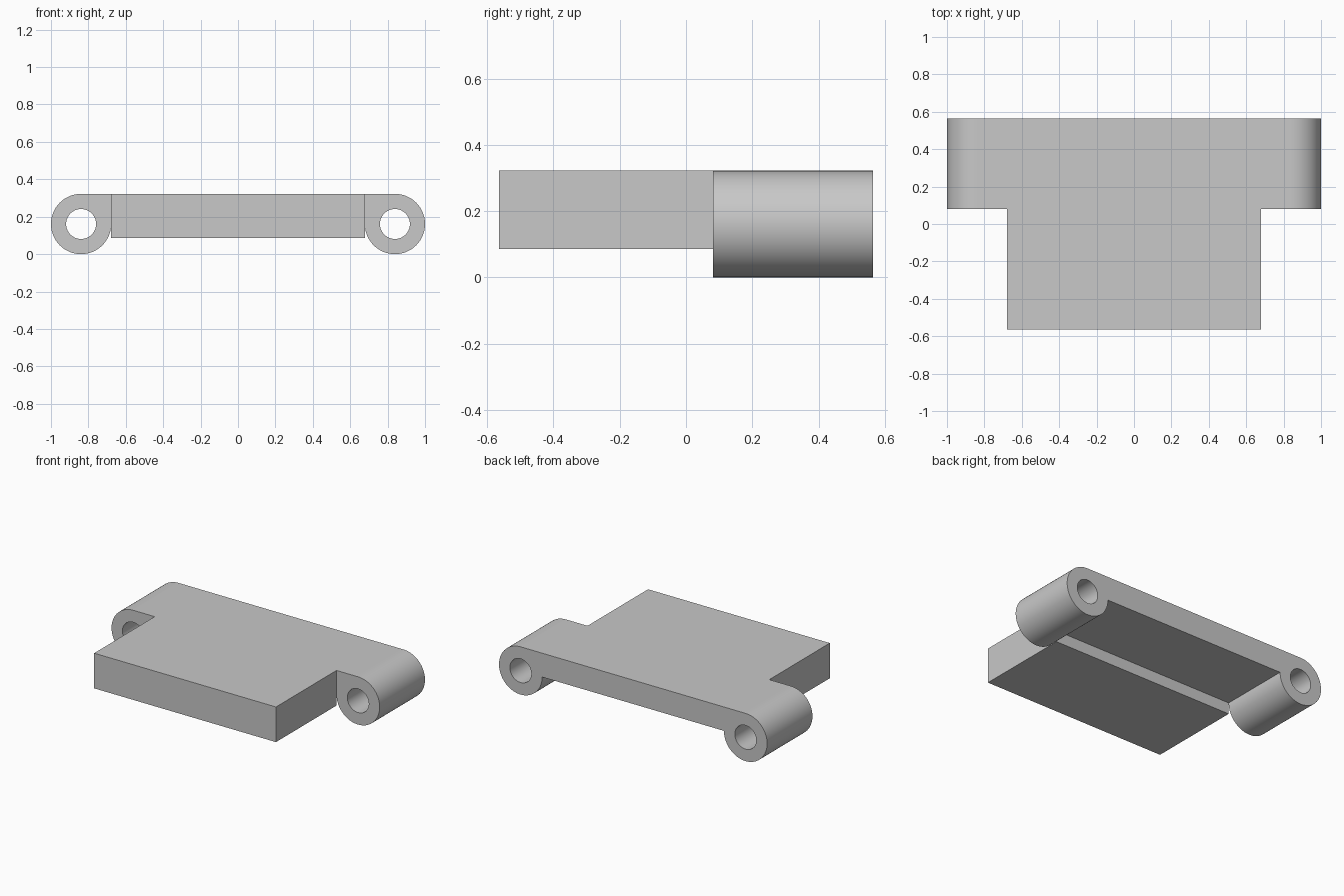
import bpy, bmesh, math

if "Cube" in bpy.data.objects:
    bpy.data.objects.remove(bpy.data.objects["Cube"], do_unlink=True)

# Main sizes
R = 0.161             # knuckle radius
HOLE = 0.08           # pin hole radius
CX = 1 - R            # knuckle centre
HALF = CX - R         # half width of the plate
TOP = 2 * R
BLOCK_BOTTOM = 0.085
FRONT, STEP, BACK = -0.564, 0.081, 0.564
N = 96                # steps round a knuckle

bm = bmesh.new()


def face(points):
    bm.faces.new([bm.verts.new(p) for p in points])


def wall(a, b, y0, y1):
    """Quad swept along y from the section edge a-b."""
    face([(a[0], y0, a[1]), (b[0], y0, b[1]), (b[0], y1, b[1]), (a[0], y1, a[1])])


def knuckle_point(i, radius, squared):
    """Point round the knuckle; the inner upper quarter fills out to a square corner."""
    t = 2 * math.pi * i / N
    c, s = math.cos(t), math.sin(t)
    if squared and N // 4 <= i <= N // 2:
        radius /= max(abs(c), abs(s))
    return CX + radius * c, R + radius * s


outer = [knuckle_point(i, R, True) for i in range(N)]
inner = [knuckle_point(i, HOLE, False) for i in range(N)]
joint = outer[3 * N // 8:N // 2 + 1]    # edge shared with the plate, top to bottom

for side in (1, -1):
    out = [(side * x, z) for x, z in outer]
    hole = [(side * x, z) for x, z in inner]
    for i in range(N):
        j = (i + 1) % N
        # Knuckle end caps and pin hole
        for y in (STEP, BACK):
            face([(p[0], y, p[1]) for p in (out[i], out[j], hole[j], hole[i])])
        wall(hole[i], hole[j], STEP, BACK)
        # Outer surface, or the block side where the knuckle meets the plate
        if 3 * N // 8 <= i < N // 2:
            wall(out[i], out[j], FRONT, STEP)
        else:
            wall(out[i], out[j], STEP, BACK)
    # Lower part of the block side
    wall((side * HALF, R), (side * HALF, BLOCK_BOTTOM), FRONT, STEP)

# Thin rear plate between the knuckles
wall((-HALF, TOP), (HALF, TOP), STEP, BACK)
wall((-HALF, R), (HALF, R), STEP, BACK)
right_edge = list(joint)
left_edge = [(-x, z) for x, z in reversed(joint)]
face([(x, BACK, z) for x, z in right_edge + left_edge])

# Thick front block with its step underneath
wall((-HALF, TOP), (HALF, TOP), FRONT, STEP)
wall((-HALF, BLOCK_BOTTOM), (HALF, BLOCK_BOTTOM), FRONT, STEP)
low = [(HALF, BLOCK_BOTTOM), (-HALF, BLOCK_BOTTOM)]
face([(x, FRONT, z) for x, z in right_edge + low + left_edge])
face([(x, STEP, z) for x, z in [(HALF, R)] + low + [(-HALF, R)]])

bmesh.ops.remove_doubles(bm, verts=bm.verts[:], dist=1e-5)
bmesh.ops.recalc_face_normals(bm, faces=bm.faces[:])
mesh = bpy.data.meshes.new("hinge_plate")
bm.to_mesh(mesh)
bm.free()

# Grey metal
grey = bpy.data.materials.new("grey_metal")
grey.use_nodes = True
colour = (0.58, 0.58, 0.58, 1)
grey.diffuse_color = colour
grey.node_tree.nodes["Principled BSDF"].inputs["Base Color"].default_value = colour
mesh.materials.append(grey)

plate = bpy.data.objects.new("hinge_plate", mesh)
bpy.context.collection.objects.link(plate)
bpy.ops.object.select_all(action="DESELECT")
plate.select_set(True)
bpy.context.view_layer.objects.active = plate
bpy.ops.object.shade_smooth_by_angle(angle=math.radians(30))
